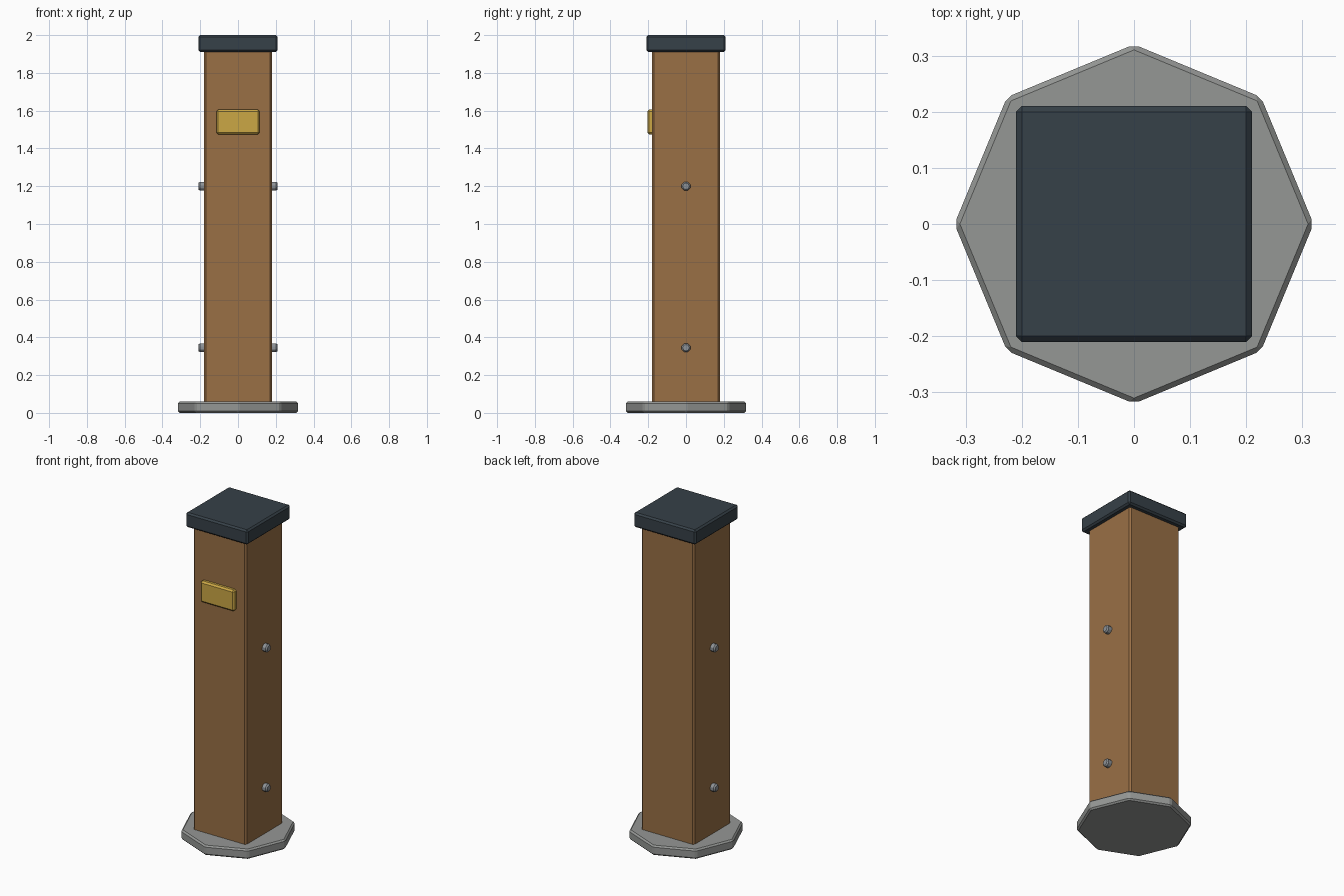
import bpy
import math

cube = bpy.data.objects.get("Cube")
if cube:
    bpy.data.objects.remove(cube, do_unlink=True)


def material(name, rgb):
    mat = bpy.data.materials.new(name)
    mat.use_nodes = True
    mat.diffuse_color = (*rgb, 1)
    mat.node_tree.nodes["Principled BSDF"].inputs["Base Color"].default_value = (*rgb, 1)
    return mat


wood = material("warm wood", (0.32, 0.16, 0.06))
slate = material("dark slate", (0.037, 0.052, 0.065))
stone = material("grey stone", (0.30, 0.31, 0.30))
brass = material("brass", (0.60, 0.39, 0.06))
steel = material("steel", (0.27, 0.29, 0.31))


def finish(name, mat, bevel):
    """Name the active object, colour it and chamfer its edges."""
    obj = bpy.context.object
    obj.name = name
    bpy.ops.object.transform_apply(location=False, rotation=True, scale=True)
    obj.data.materials.append(mat)
    mod = obj.modifiers.new("Chamfer", "BEVEL")
    mod.width = bevel
    mod.segments = 1
    return obj


def box(name, low, high, mat, bevel):
    center = [(a + b) / 2 for a, b in zip(low, high)]
    bpy.ops.mesh.primitive_cube_add(size=1, location=center)
    bpy.context.object.scale = [b - a for a, b in zip(low, high)]
    return finish(name, mat, bevel)


def prism(name, sides, radius, depth, location, rotation, mat, bevel):
    bpy.ops.mesh.primitive_cylinder_add(vertices=sides, radius=radius, depth=depth,
                                        location=location, rotation=rotation)
    return finish(name, mat, bevel)


# Octagonal foot with a corner on each axis
prism("base_plate", 8, 0.32, 0.06, (0, 0, 0.03), (0, 0, 0), stone, 0.009)

# Square post, cap and front plaque
box("post", (-0.18, -0.18, 0.005), (0.18, 0.18, 1.92), wood, 0.01)
box("cap", (-0.21, -0.21, 1.91), (0.21, 0.21, 2.0), slate, 0.01)
box("plaque", (-0.115, -0.205, 1.475), (0.115, -0.17, 1.605), brass, 0.01)

# Two bolts on each side
for side, label in ((1, "left"), (-1, "right")):
    for z, level in ((0.345, "lower"), (1.2, "upper")):
        prism(f"{label}_{level}_bolt", 8, 0.026, 0.05, (side * 0.185, 0, z),
              (0, math.pi / 2, 0), steel, 0.008)
